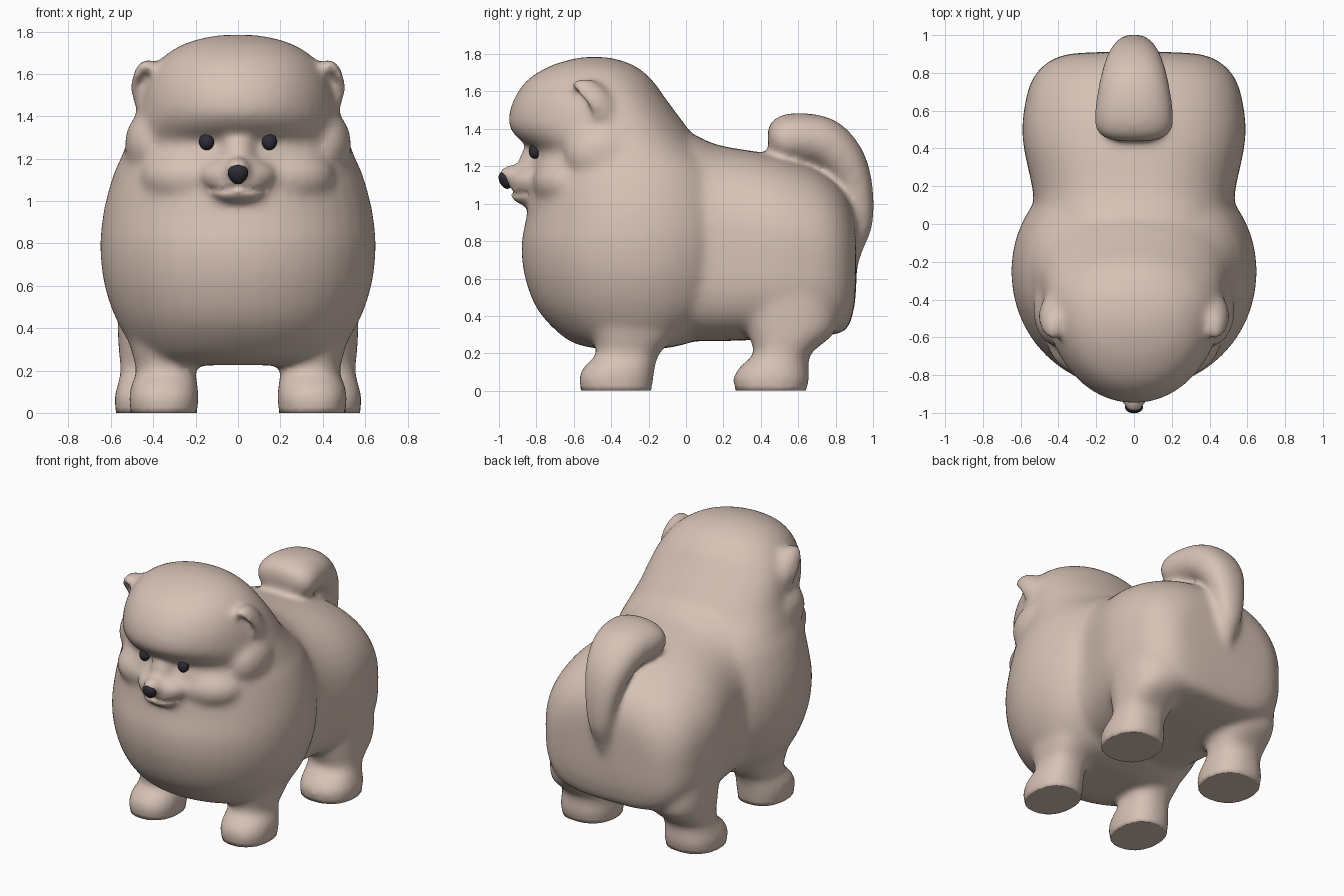
import bpy, bmesh, math
from mathutils import Vector, Matrix

if "Cube" in bpy.data.objects:
    bpy.data.objects.remove(bpy.data.objects["Cube"])


def material(name, rgb):
    m = bpy.data.materials.new(name)
    m.diffuse_color = (*rgb, 1)
    m.use_nodes = True
    m.node_tree.nodes["Principled BSDF"].inputs["Base Color"].default_value = m.diffuse_color
    return m


FUR = material("beige fur", (0.68, 0.54, 0.465))
DARK = material("near black", (0.028, 0.025, 0.036))


def finish(name, bm, mat):
    bmesh.ops.recalc_face_normals(bm, faces=bm.faces)
    me = bpy.data.meshes.new(name)
    bm.to_mesh(me)
    bm.free()
    ob = bpy.data.objects.new(name, me)
    bpy.context.collection.objects.link(ob)
    me.materials.append(mat)
    for p in me.polygons:
        p.use_smooth = True
    return ob


def dense(rows, k=5):
    """Catmull-Rom interpolation of section tables."""
    out = []
    for i in range(len(rows) - 1):
        a, b, c, d = (rows[max(0, min(len(rows) - 1, i + j))] for j in (-1, 0, 1, 2))
        for s in range(k):
            t = s / k
            out.append([0.5 * (2 * q + (r - p) * t + (2 * p - 5 * q + 4 * r - u) * t * t
                               + (3 * q - p - 3 * r + u) * t ** 3)
                        for p, q, r, u in zip(a, b, c, d)])
    return out + [list(rows[-1])]


def circle(power, low=None, n=40):
    """Superellipse; the lower half may be squarer."""
    for i in range(n):
        a = 2 * math.pi * i / n
        c, s = math.cos(a), math.sin(a)
        e = 2 / (low if low and s < 0 else power)
        yield math.copysign(abs(c) ** e, c), math.copysign(abs(s) ** e, s)


def loft(bm, rings):
    vs = [[bm.verts.new(p) for p in r] for r in rings]
    n = len(vs[0])
    for a, b in zip(vs, vs[1:]):
        for i in range(n):
            bm.faces.new((a[i], a[(i + 1) % n], b[(i + 1) % n], b[i]))
    bm.faces.new(vs[0][::-1])
    bm.faces.new(vs[-1])


def ball(bm, centre, radii, seg=32):
    m = Matrix.Translation(centre) @ Matrix.Diagonal((*radii, 1))
    return bmesh.ops.create_uvsphere(bm, u_segments=seg, v_segments=seg // 2,
                                     radius=1, matrix=m)["verts"]


skin = bmesh.new()

# chest and head: z, front y, widest y, back y, half width
chest = [(0.225, -0.48, -0.28, -0.12, 0.33), (0.27, -0.63, -0.26, 0.05, 0.46),
         (0.42, -0.785, -0.25, 0.26, 0.565), (0.6, -0.86, -0.25, 0.34, 0.63),
         (0.78, -0.88, -0.25, 0.36, 0.65), (0.95, -0.85, -0.25, 0.34, 0.635),
         (1.12, -0.83, -0.26, 0.28, 0.59), (1.21, -0.83, -0.27, 0.21, 0.55),
         (1.28, -0.81, -0.29, 0.12, 0.525), (1.35, -0.90, -0.31, 0.05, 0.5),
         (1.43, -0.95, -0.34, -0.01, 0.48), (1.55, -0.925, -0.4, -0.1, 0.445),
         (1.66, -0.85, -0.45, -0.18, 0.375), (1.735, -0.73, -0.48, -0.27, 0.27),
         (1.775, -0.6, -0.49, -0.38, 0.14), (1.785, -0.52, -0.49, -0.46, 0.04)]
loft(skin, [[(w * c, m + s * ((b - m) if s > 0 else (m - f)), z) for c, s in circle(2.05)]
            for z, f, m, b, w in dense(chest)])

# rump: y, bottom z, top z, half width
rump = [(-0.2, 0.3, 1.4, 0.5), (0.0, 0.27, 1.385, 0.525), (0.17, 0.265, 1.315, 0.535),
        (0.45, 0.275, 1.265, 0.59), (0.65, 0.285, 1.205, 0.575), (0.78, 0.3, 1.13, 0.53),
        (0.86, 0.33, 1.04, 0.45), (0.9, 0.45, 0.93, 0.34), (0.912, 0.6, 0.8, 0.12)]
loft(skin, [[(w * c, y, (lo + hi) / 2 + s * (hi - lo) / 2) for c, s in circle(2.3, 3.4)]
            for y, lo, hi, w in dense(rump)])

# legs with paws: z, front y, back y, inner x, outer x
front_leg = [(-0.03, -0.55, -0.19, 0.2, 0.5), (0.06, -0.575, -0.175, 0.185, 0.515),
             (0.13, -0.545, -0.165, 0.19, 0.505), (0.2, -0.48, -0.14, 0.2, 0.48),
             (0.32, -0.5, -0.05, 0.19, 0.51), (0.5, -0.5, -0.05, 0.2, 0.53)]
hind_leg = [(-0.03, 0.28, 0.63, 0.22, 0.57), (0.06, 0.25, 0.66, 0.21, 0.585),
            (0.13, 0.29, 0.655, 0.22, 0.57), (0.2, 0.36, 0.67, 0.22, 0.555),
            (0.32, 0.33, 0.8, 0.2, 0.565), (0.48, 0.32, 0.8, 0.2, 0.57),
            (0.65, 0.34, 0.75, 0.2, 0.57), (0.82, 0.38, 0.7, 0.2, 0.55)]
for rows in (front_leg, hind_leg):
    for side in (-1, 1):
        loft(skin, [[(side * ((i + o) / 2 + c * (o - i) / 2), (f + b) / 2 + s * (b - f) / 2, z)
                     for c, s in circle(2.3)] for z, f, b, i, o in dense(rows)])

# curled tail: y, z, half thickness, half width
tail = dense([(0.88, 0.6, 0.02, 0.03), (0.895, 0.75, 0.05, 0.06), (0.92, 0.9, 0.08, 0.09),
              (0.91, 1.08, 0.09, 0.12),
              (0.85, 1.22, 0.115, 0.155), (0.745, 1.32, 0.135, 0.185), (0.62, 1.35, 0.135, 0.205),
              (0.53, 1.345, 0.13, 0.21), (0.47, 1.335, 0.1, 0.18), (0.44, 1.33, 0.05, 0.1)])
rings = []
for i, (y, z, h, w) in enumerate(tail):
    p, q = tail[max(0, i - 1)], tail[min(len(tail) - 1, i + 1)]
    t = Vector((0, q[0] - p[0], q[1] - p[1])).normalized()
    rings.append([(w * c, y - t.z * h * s, z + t.y * h * s) for c, s in circle(2.2)])
loft(skin, rings)

# muzzle, nose tip, chin, nose bridge
ball(skin, (0, -0.82, 1.12), (0.18, 0.125, 0.09))
ball(skin, (0, -0.935, 1.155), (0.06, 0.07, 0.055))
ball(skin, (0, -0.84, 1.045), (0.13, 0.1, 0.055))
ball(skin, (0, -0.82, 1.22), (0.08, 0.075, 0.1))
for side in (-1, 1):
    # cheek and temple
    ball(skin, (side * 0.2, -0.62, 1.115), (0.26, 0.2, 0.15))
    ball(skin, (side * 0.41, -0.45, 1.27), (0.125, 0.2, 0.16))
    # cupped ear leaning forward
    ear = ball(skin, (0, 0, 0), (1, 1, 1))
    for v in ear:
        x, y, z = v.co
        if y < 0:
            y += 1.1 * max(0, 1 - (x * x + (z - 0.15) ** 2) * 1.5)
        v.co = (x * 0.085 * (1 - 0.15 * z), y * 0.1, z * 0.16)
    tilt = Matrix.Rotation(side * 0.1, 4, "Y") @ Matrix.Rotation(0.75, 4, "X") @ Matrix.Rotation(side * 0.2, 4, "Z")
    bmesh.ops.transform(skin, verts=ear, matrix=Matrix.Translation((side * 0.422, -0.495, 1.54)) @ tilt)

# fuse all fur parts into one smooth surface
raw = finish("dog_body", skin, FUR)
rm = raw.modifiers.new("fuse", "REMESH")
rm.mode, rm.voxel_size, rm.use_smooth_shade = "VOXEL", 0.018, True
sm = raw.modifiers.new("soften", "SMOOTH")
sm.factor, sm.iterations = 0.5, 22
fused = bpy.data.meshes.new_from_object(raw.evaluated_get(bpy.context.evaluated_depsgraph_get()))
raw.modifiers.clear()
raw.data = fused
for v in fused.vertices:
    x, y, z = v.co
    v.co.z = max(0, z if z > 0.02 else 0)          # flat soles
    if y < -0.75 and abs(x) < 0.14:                # mouth crease
        line = 1.07 - 0.02 * math.sin(min(1, abs(x) / 0.12) * math.pi * 0.75)
        v.co.y += 0.016 * math.exp(-((z - line) / 0.012) ** 2)
if not fused.materials:
    fused.materials.append(FUR)
for p in fused.polygons:
    p.use_smooth = True

# eyes
for side, label in ((-1, "right"), (1, "left")):
    bm = bmesh.new()
    ball(bm, (side * 0.148, -0.808, 1.28), (0.036, 0.033, 0.04), seg=20)
    finish(label + "_eye", bm, DARK)

# nose, wider at the top
bm = bmesh.new()
for v in ball(bm, (0, 0, 0), (1, 1, 1), seg=20):
    x, y, z = v.co
    v.co = (x * 0.047 * (1 + 0.2 * z), -0.967 + y * 0.033 - 0.012 * z, 1.125 + z * 0.046)
finish("nose", bm, DARK)
